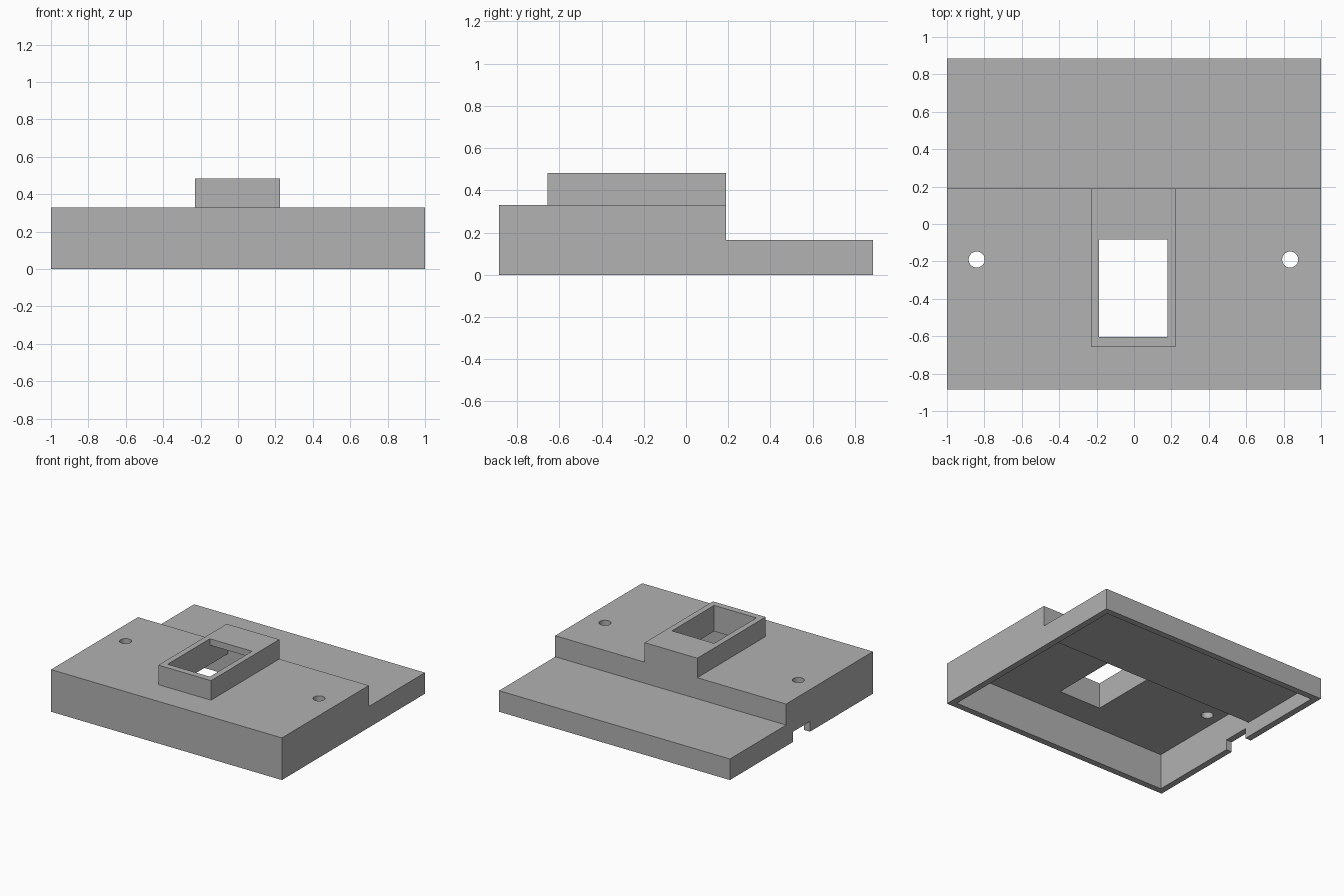
import bpy, bmesh, math

cube = bpy.data.objects.get("Cube")
if cube:
    bpy.data.objects.remove(cube, do_unlink=True)

grey = bpy.data.materials.new("plain grey")
grey.use_nodes = True
colour = (0.445, 0.445, 0.445, 1)
grey.diffuse_color = colour
grey.node_tree.nodes["Principled BSDF"].inputs["Base Color"].default_value = colour

WALL = 0.05
HALF_Y = 0.885
STEP_Y = 0.19
HIGH, LOW, TOP = 0.33, 0.165, 0.483
MID = -0.003          # centre line of the collar and holes
COLLAR = 0.228        # half width of the collar
COLLAR_FRONT = -0.655


def prism(name, profile, x0, x1):
    """Extrude a (y, z) profile from x0 to x1."""
    bm = bmesh.new()
    face = bm.faces.new([bm.verts.new((x0, y, z)) for y, z in profile])
    out = bmesh.ops.extrude_face_region(bm, geom=[face])
    moved = [v for v in out["geom"] if isinstance(v, bmesh.types.BMVert)]
    bmesh.ops.translate(bm, verts=moved, vec=(x1 - x0, 0, 0))
    bmesh.ops.recalc_face_normals(bm, faces=bm.faces)
    mesh = bpy.data.meshes.new(name)
    bm.to_mesh(mesh)
    bm.free()
    mesh.materials.append(grey)
    obj = bpy.data.objects.new(name, mesh)
    bpy.context.collection.objects.link(obj)
    return obj


def rect(y0, y1, z0, z1):
    return [(y0, z0), (y1, z0), (y1, z1), (y0, z1)]


def stepped(y0, y1, step, z0, high, low):
    return [(y0, z0), (y1, z0), (y1, low), (step, low), (step, high), (y0, high)]


def combine(target, tool, operation):
    """Apply a boolean and remove the tool."""
    tool.hide_render = True
    mod = target.modifiers.new(operation, "BOOLEAN")
    mod.operation, mod.object, mod.solver = operation, tool, "EXACT"
    bpy.context.view_layer.objects.active = target
    bpy.ops.object.modifier_apply(modifier=mod.name)
    bpy.data.objects.remove(tool, do_unlink=True)


# Stepped cover with a raised collar
cover = prism("stepped_cover", stepped(-HALF_Y, HALF_Y, STEP_Y, 0, HIGH, LOW), -1, 1)
collar = prism("collar", rect(COLLAR_FRONT, STEP_Y, HIGH - 0.02, TOP),
               MID - COLLAR, MID + COLLAR)
combine(cover, collar, "UNION")

# Hollow underside following the step
inner = HALF_Y - WALL
cavity = prism("cavity", stepped(-inner, inner, STEP_Y - WALL, -0.1, HIGH - WALL, LOW - WALL),
               WALL - 1, 1 - WALL)
combine(cover, cavity, "DIFFERENCE")

# Hollow collar, open at the front part of its top
opening = prism("collar_opening",
                stepped(COLLAR_FRONT + WALL, STEP_Y - WALL, -0.083, 0.2, 0.6, TOP - WALL),
                MID - COLLAR + 0.045, MID + COLLAR - 0.045)
combine(cover, opening, "DIFFERENCE")

# Cable notch in one side wall
notch = prism("notch", rect(-0.106, 0.106, -0.1, 0.08), -1.1, -0.9)
combine(cover, notch, "DIFFERENCE")

# Screw holes
for side in (-1, 1):
    bpy.ops.mesh.primitive_cylinder_add(vertices=32, radius=0.043, depth=0.3,
                                        location=(MID + side * 0.838, -0.19, HIGH))
    combine(cover, bpy.context.object, "DIFFERENCE")

# Single material, smooth only inside the round holes
cover.data.materials.clear()
cover.data.materials.append(grey)
for poly in cover.data.polygons:
    poly.material_index = 0
bpy.ops.object.select_all(action="DESELECT")
cover.select_set(True)
bpy.context.view_layer.objects.active = cover
bpy.ops.object.shade_smooth_by_angle(angle=math.radians(30))
